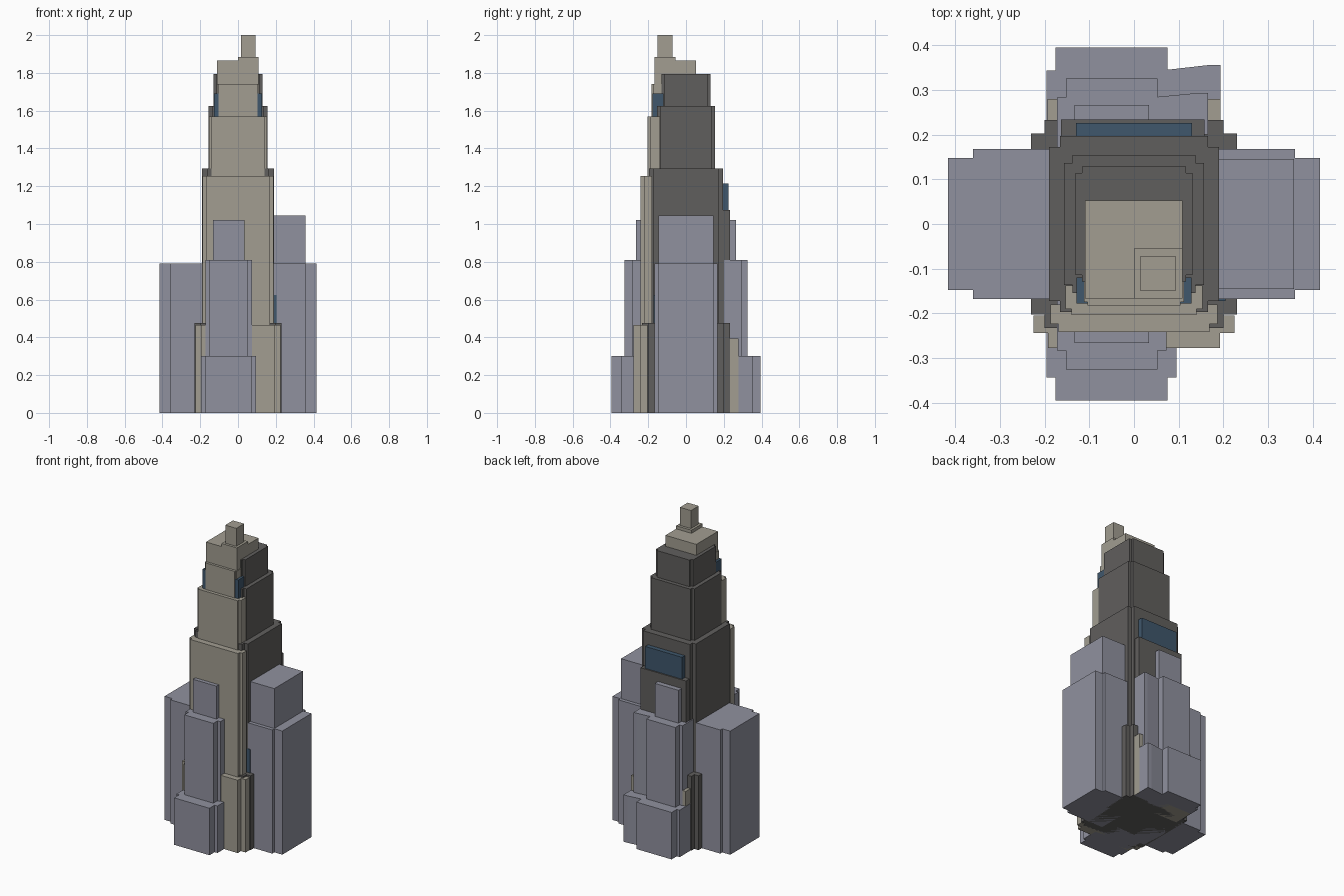
import bpy, bmesh

if "Cube" in bpy.data.objects:
    bpy.data.objects.remove(bpy.data.objects["Cube"])


def material(name, rgb):
    m = bpy.data.materials.new(name)
    m.diffuse_color = (*rgb, 1)
    m.use_nodes = True
    m.node_tree.nodes["Principled BSDF"].inputs["Base Color"].default_value = m.diffuse_color
    return m


CREAM = material("cream_stone", (0.36, 0.34, 0.285))
DARK = material("dark_stone", (0.118, 0.114, 0.11))
GREY = material("blue_grey_stone", (0.28, 0.285, 0.345))
BLUE = material("blue_glass", (0.05, 0.095, 0.15))


def prism(name, pts, z0, z1, mat):
    """Extrude a plan outline (counter-clockwise) between two heights."""
    bm = bmesh.new()
    base = bm.faces.new([bm.verts.new((x, y, z0)) for x, y in pts])
    top = bmesh.ops.extrude_face_region(bm, geom=[base])["geom"]
    for v in top:
        if isinstance(v, bmesh.types.BMVert):
            v.co.z = z1
    bmesh.ops.recalc_face_normals(bm, faces=bm.faces)
    me = bpy.data.meshes.new(name)
    bm.to_mesh(me)
    bm.free()
    me.materials.append(mat)
    ob = bpy.data.objects.new(name, me)
    bpy.context.collection.objects.link(ob)
    return ob


def box(name, x0, x1, y0, y1, z0, z1, mat):
    return prism(name, [(x0, y0), (x1, y0), (x1, y1), (x0, y1)], z0, z1, mat)


def notched(name, x0, x1, y0, y1, z0, z1, nx, ny, mat):
    """Box whose four vertical corners are cut back by a small square step."""
    a, b, c, d = x0 + nx, x1 - nx, y0 + ny, y1 - ny
    pts = [(a, y0), (b, y0), (b, c), (x1, c), (x1, d), (b, d),
           (b, y1), (a, y1), (a, d), (x0, d), (x0, c), (a, c)]
    return prism(name, pts, z0, z1, mat)


# Dark core: stacked setback tiers
for i, (x, y, z0, z1, n) in enumerate([
        (0.23, 0.232, 0, 0.475, 0.03), (0.19, 0.197, 0.475, 1.295, 0.025),
        (0.156, 0.154, 1.295, 1.625, 0.018), (0.131, 0.129, 1.625, 1.795, 0.015)]):
    notched(f"core_tier_{i + 1}", -x, x, -y, y, z0, z1, n, n, DARK)

# Cream front facade, one stepped slab per tier
for i, (x, yf, yb, z0, z1, n) in enumerate([
        (0.225, -0.277, -0.205, 0, 0.465, 0.033), (0.187, -0.241, -0.18, 0.465, 1.255, 0.018),
        (0.153, -0.203, -0.138, 1.255, 1.57, 0.013), (0.112, -0.182, -0.118, 1.57, 1.74, 0.008)]):
    pts = [(-x + n, yf), (x - n, yf), (x - n, yf + n), (x, yf + n),
           (x, yb), (-x, yb), (-x, yf + n), (-x + n, yf + n)]
    prism(f"front_facade_{i + 1}", pts, z0, z1, CREAM)

# Cream crown, spire base and spire
box("crown", -0.11, 0.108, -0.166, 0.053, 1.74, 1.865, CREAM)
box("spire_base", 0, 0.108, -0.166, -0.055, 1.865, 1.885, CREAM)
box("spire", 0.015, 0.093, -0.15, -0.072, 1.885, 2.0, CREAM)

# Rear cream base and dark rear panel
box("rear_base", -0.193, 0.193, 0.15, 0.279, 0, 0.395, CREAM)
box("rear_panel", -0.163, 0.158, 0.15, 0.234, 0.475, 1.075, DARK)

# Blue glass bands
box("rear_window", -0.13, 0.13, 0.18, 0.226, 1.075, 1.215, BLUE)
box("front_window", -0.128, 0.128, -0.178, -0.12, 1.57, 1.69, BLUE)
box("side_window", 0.18, 0.205, -0.172, 0.16, 0.475, 0.625, BLUE)

# Side wings
for side, s in (("left", -1), ("right", 1)):
    pts = [(0.1, -0.168), (0.36, -0.168), (0.36, -0.147), (0.416, -0.147),
           (0.416, 0.148), (0.36, 0.148), (0.36, 0.168), (0.1, 0.168)]
    prism(f"{side}_wing", [(s * x, y) for x, y in pts], 0, 0.79, GREY)
box("right_wing_upper", 0.1, 0.358, -0.145, 0.145, 0.79, 1.045, GREY)

# Front and rear stepped annexes
for face, s in (("front", -1), ("rear", 1)):
    for i, (x0, x1, y, z0, z1, nx, ny) in enumerate([
            (-0.195, 0.095, 0.395, 0, 0.3, 0.02, 0.052),
            (-0.172, 0.073, 0.325, 0.3, 0.81, 0.02, 0.042),
            (-0.133, 0.034, 0.266, 0.81, 1.02, 0.0, 0.0)]):
        ya, yb = sorted((s * y, s * 0.1))
        name = f"{face}_annex_{i + 1}"
        if nx:
            notched(name, x0, x1, ya, yb, z0, z1, nx, ny, GREY)
        else:
            box(name, x0, x1, ya, yb, z0, z1, GREY)

# Slightly skewed rear extensions
prism("rear_extension_low", [(0.06, 0.2), (0.193, 0.2), (0.193, 0.355),
                             (0.165, 0.355), (0.06, 0.343)], 0, 0.3, GREY)
prism("rear_extension_high", [(0.04, 0.2), (0.165, 0.2), (0.165, 0.293),
                              (0.145, 0.293), (0.04, 0.283)], 0.3, 0.81, GREY)
